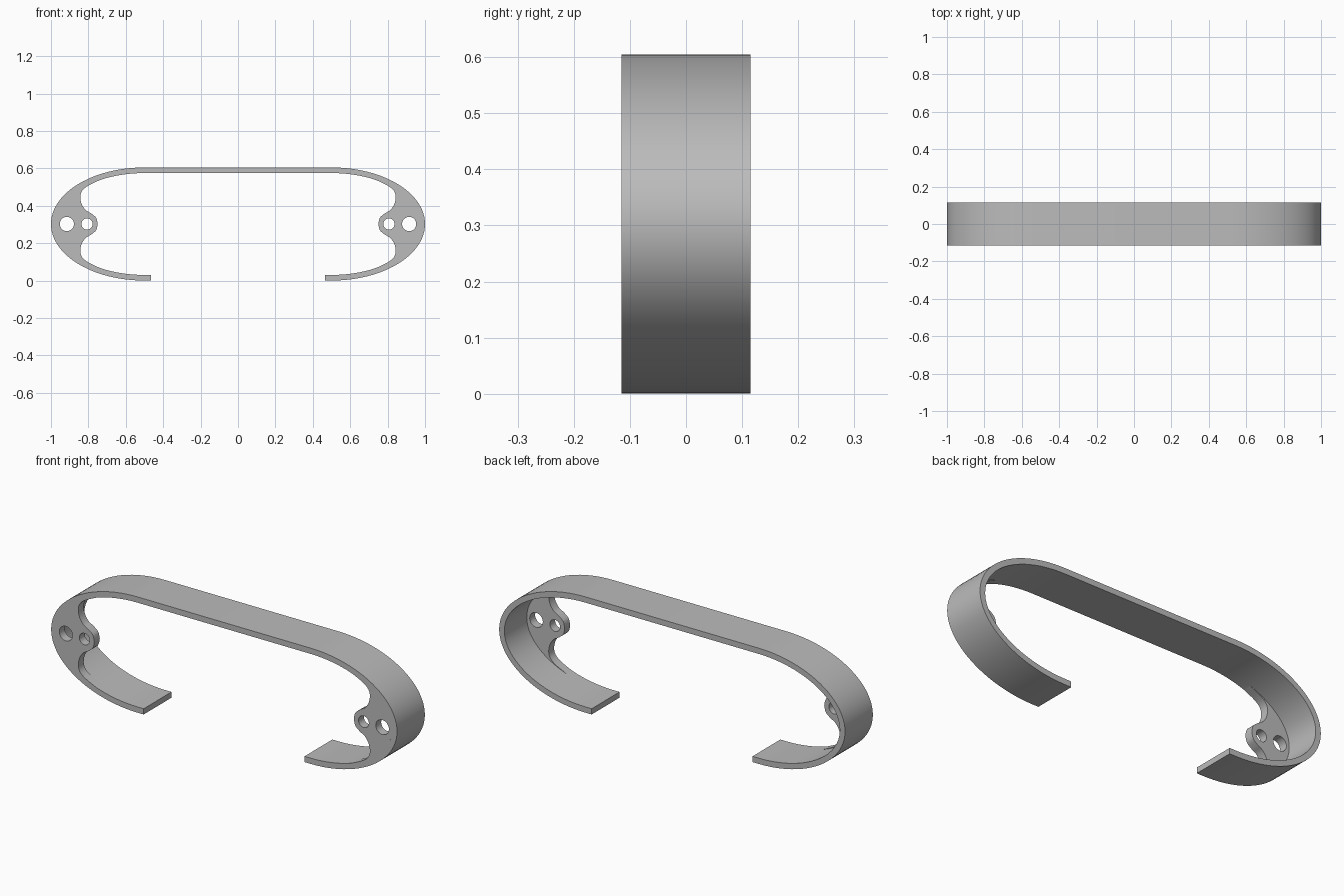
import bpy, bmesh
from math import sin, cos, pi, acos

if "Cube" in bpy.data.objects:
    bpy.data.objects.remove(bpy.data.objects["Cube"])

FRONT, BACK = -0.115, 0.115      # band depth
MID = 0.3025                     # mid height
THICK = 0.03                     # band thickness
PLATE = 0.045                    # web plate thickness
BEND = 0.5                       # x where the rounded ends begin
TIP = 0.465                      # x of the free ends
STEPS = 48

grey = bpy.data.materials.new("plain grey")
grey.use_nodes = True
colour = (0.5, 0.5, 0.5, 1)
grey.diffuse_color = colour
grey.node_tree.nodes["Principled BSDF"].inputs["Base Color"].default_value = colour


def arc(inset, start, end, steps):
    """Points on the rounded end, angles measured from +x."""
    a, b = 0.5 - inset, MID - inset
    angles = [start + (end - start) * i / steps for i in range(steps + 1)]
    return [(BEND + a * cos(t), MID + b * sin(t)) for t in angles]


def circle(x, z, r, n=32):
    return [(x + r * cos(2 * pi * i / n), z + r * sin(2 * pi * i / n)) for i in range(n)]


def smooth_path(pts, steps=6):
    """Smooth interpolation through the points."""
    p = [pts[0]] + pts + [pts[-1]]
    out = []
    for i in range(1, len(p) - 2):
        for s in range(steps):
            t = s / steps
            out.append(tuple(
                0.5 * (2 * b + (c - a) * t + (2 * a - 5 * b + 4 * c - d) * t ** 2
                       + (3 * b - a - 3 * c + d) * t ** 3)
                for a, b, c, d in zip(*p[i - 1:i + 3])))
    return out + [pts[-1]]


def extrude_loops(name, loops, y0, y1):
    """Fill outline and hole loops in the xz plane, then extrude along y."""
    bm = bmesh.new()
    for loop in loops:
        vs = [bm.verts.new((x, y0, z)) for x, z in loop]
        for i, v in enumerate(vs):
            bm.edges.new((v, vs[(i + 1) % len(vs)]))
    bmesh.ops.triangle_fill(bm, edges=bm.edges[:], use_beauty=True)
    res = bmesh.ops.extrude_face_region(bm, geom=bm.faces[:], use_keep_orig=True)
    moved = [g for g in res["geom"] if isinstance(g, bmesh.types.BMVert)]
    bmesh.ops.translate(bm, verts=moved, vec=(0, y1 - y0, 0))
    bmesh.ops.recalc_face_normals(bm, faces=bm.faces[:])
    mesh = bpy.data.meshes.new(name)
    bm.to_mesh(mesh)
    bm.free()
    mesh.materials.append(grey)
    obj = bpy.data.objects.new(name, mesh)
    bpy.context.collection.objects.link(obj)
    bpy.ops.object.select_all(action="DESELECT")
    obj.select_set(True)
    bpy.context.view_layer.objects.active = obj
    bpy.ops.object.shade_smooth_by_angle(angle=pi / 6)
    return obj


def flip_x(pts):
    return [(-x, z) for x, z in pts]


# Open band: outer path from one free end over the top to the other, then back inside
outer = [(TIP, 0)] + arc(0, -pi / 2, pi / 2, STEPS)
inner = [(TIP, THICK)] + arc(THICK, -pi / 2, pi / 2, STEPS)
outer_path = outer + flip_x(outer)[::-1]
inner_path = inner + flip_x(inner)[::-1]
extrude_loops("band", [outer_path + inner_path[::-1]], FRONT, BACK)

# Web plates: scalloped edge with a rounded lug and two holes, flush with the front
join = acos((0.74 - BEND) / (0.5 - THICK))
rim = arc(THICK, -join, join, STEPS)
upper = smooth_path([rim[-1], (0.80, 0.508), (0.832, 0.482), (0.843, 0.45),
                     (0.836, 0.41), (0.815, 0.378), (0.785, 0.359),
                     (0.759, 0.336), (0.75, MID)])
lower = [(x, 2 * MID - z) for x, z in upper[::-1]]
outline = rim + upper[1:] + lower[1:-1]
plate_loops = [outline, circle(0.915, MID, 0.038), circle(0.807, MID, 0.03)]
extrude_loops("left_plate", plate_loops, FRONT, FRONT + PLATE)
extrude_loops("right_plate", [flip_x(l) for l in plate_loops], FRONT, FRONT + PLATE)
